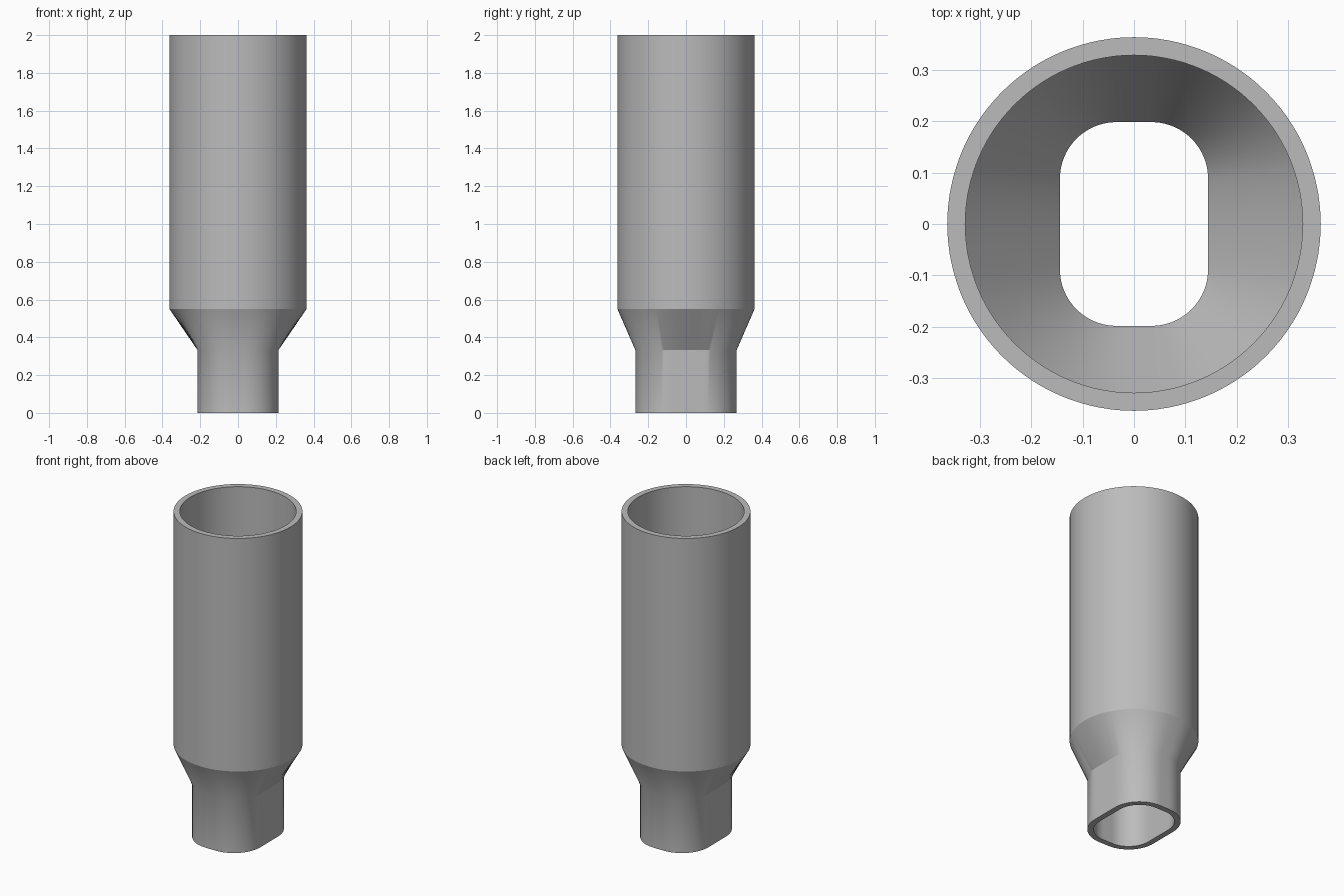
import bpy
import bmesh
from math import sin, cos, pi, hypot, radians

cube = bpy.data.objects.get("Cube")
if cube:
    bpy.data.objects.remove(cube)

grey = bpy.data.materials.new("plain grey")
grey.use_nodes = True
colour = (0.5, 0.5, 0.5, 1)
grey.diffuse_color = colour
grey.node_tree.nodes["Principled BSDF"].inputs["Base Color"].default_value = colour

# Main sizes
TUBE_R, WALL, TOP = 0.363, 0.035, 2.0
SHOULDER, NECK = 0.55, 0.332
CORE_X, CORE_Y, CORNER_R = 0.034, 0.088, 0.18
CORNER_STEPS, SIDE_STEPS = 20, 8


def section_samples():
    """Core point and outward direction around the rounded rectangle."""
    samples = []
    corners = [(1, 1), (-1, 1), (-1, -1), (1, -1)]
    for k, (sx, sy) in enumerate(corners):
        x, y = sx * CORE_X, sy * CORE_Y
        for i in range(CORNER_STEPS + 1):
            a = (k + i / CORNER_STEPS) * pi / 2
            samples.append((x, y, cos(a), sin(a)))
        nx, ny = corners[(k + 1) % 4]
        for i in range(1, SIDE_STEPS):
            t = i / SIDE_STEPS
            samples.append((x + (nx * CORE_X - x) * t,
                            y + (ny * CORE_Y - y) * t, cos(a), sin(a)))
    return samples


SAMPLES = section_samples()


def rounded(radius, z):
    return [(x + dx * radius, y + dy * radius, z) for x, y, dx, dy in SAMPLES]


def circle_angles():
    """Spread the samples round a circle by their arc length."""
    pts = rounded(CORNER_R, 0)
    steps = [hypot(q[0] - p[0], q[1] - p[1])
             for p, q in zip(pts, pts[1:] + pts[:1])]
    total, run = sum(steps), CORE_Y
    angles = []
    for s in steps:
        angles.append(run / total * 2 * pi)
        run += s
    return angles


ANGLES = circle_angles()


def circle(radius, z):
    return [(radius * cos(a), radius * sin(a), z) for a in ANGLES]


def loft(name, rings):
    """Skin the rings in order, from the outside to the inside."""
    bm = bmesh.new()
    loops = [[bm.verts.new(p) for p in ring] for ring in rings]
    for lower, upper in zip(loops, loops[1:]):
        for i in range(len(lower)):
            j = (i + 1) % len(lower)
            bm.faces.new((lower[i], lower[j], upper[j], upper[i]))
    mesh = bpy.data.meshes.new(name)
    bm.to_mesh(mesh)
    bm.free()
    mesh.materials.append(grey)
    obj = bpy.data.objects.new(name, mesh)
    bpy.context.collection.objects.link(obj)
    bpy.ops.object.select_all(action='DESELECT')
    obj.select_set(True)
    bpy.context.view_layer.objects.active = obj
    bpy.ops.object.shade_smooth_by_angle(angle=radians(30))
    return obj


# Round tube, open at both ends
loft("round_tube", [
    circle(TUBE_R, SHOULDER), circle(TUBE_R, TOP),
    circle(TUBE_R - WALL, TOP), circle(TUBE_R - WALL, SHOULDER)])

# Tapered shoulder and oblong neck, with an inner stop ledge
loft("tapered_neck", [
    circle(TUBE_R - WALL, SHOULDER),
    rounded(CORNER_R - 2 * WALL, NECK),
    rounded(CORNER_R - WALL, NECK),
    rounded(CORNER_R - WALL, 0), rounded(CORNER_R, 0),
    rounded(CORNER_R, NECK), circle(TUBE_R, SHOULDER)])
